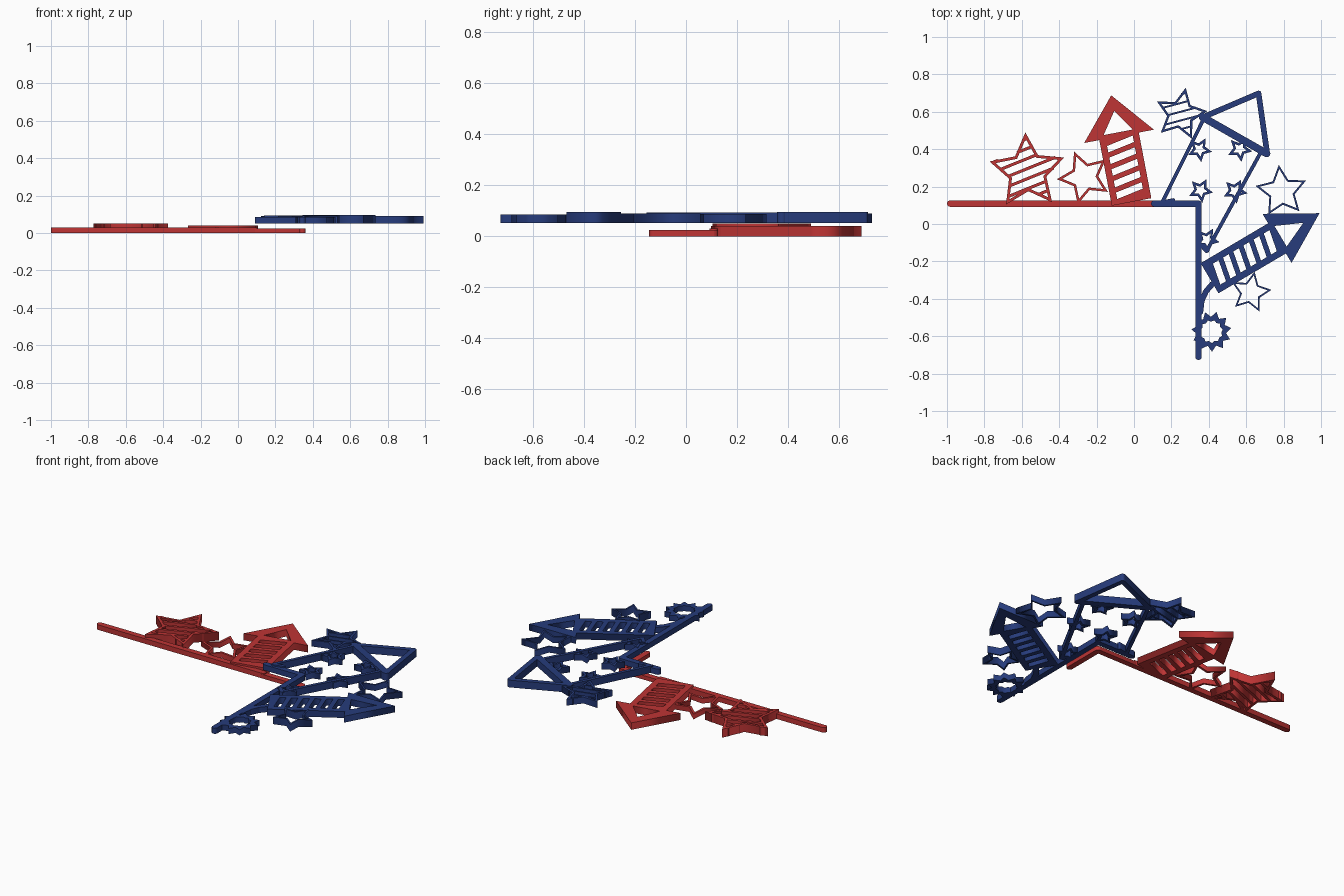
import bpy, bmesh
from math import cos, sin, pi, radians, atan2, hypot
from mathutils import Vector as V

if "Cube" in bpy.data.objects:
    bpy.data.objects.remove(bpy.data.objects["Cube"])


def material(name, rgb):
    m = bpy.data.materials.new(name)
    m.diffuse_color = (*rgb, 1)
    m.use_nodes = True
    m.node_tree.nodes["Principled BSDF"].inputs["Base Color"].default_value = m.diffuse_color
    return m


RED = material("red", (0.52, 0.035, 0.035))
BLUE = material("blue", (0.02, 0.045, 0.2))


def solid(name, pieces, z0, z1, mat):
    """Extrude pieces; each piece is a list of loops (outline, then holes)."""
    bm = bmesh.new()
    for loops in pieces:
        cu = bpy.data.curves.new("profile", 'CURVE')
        cu.dimensions, cu.fill_mode = '2D', 'BOTH'
        cu.extrude = (z1 - z0) / 2
        for loop in loops:
            s = cu.splines.new('POLY')
            s.points.add(len(loop) - 1)
            for p, q in zip(s.points, loop):
                p.co = (q[0], q[1], 0, 1)
            s.use_cyclic_u = True
        tmp = bpy.data.objects.new("profile", cu)
        me = bpy.data.meshes.new_from_object(tmp)
        bm.from_mesh(me)
        bpy.data.objects.remove(tmp)
        bpy.data.meshes.remove(me)
        bpy.data.curves.remove(cu)
    bmesh.ops.translate(bm, verts=bm.verts, vec=(0, 0, (z0 + z1) / 2))
    # weld caps to walls
    bmesh.ops.remove_doubles(bm, verts=bm.verts, dist=1e-5)
    bmesh.ops.recalc_face_normals(bm, faces=bm.faces)
    mesh = bpy.data.meshes.new(name)
    bm.to_mesh(mesh)
    bm.free()
    mesh.materials.append(mat)
    ob = bpy.data.objects.new(name, mesh)
    bpy.context.collection.objects.link(ob)
    return ob


def capsule(a, b, w, n=6):
    t = atan2(b[1] - a[1], b[0] - a[0])
    out = []
    for c, s in ((b, t - pi / 2), (a, t + pi / 2)):
        out += [(c[0] + w / 2 * cos(s + pi * i / n), c[1] + w / 2 * sin(s + pi * i / n))
                for i in range(n + 1)]
    return [out]


def bars(pts, w):
    return [capsule(a, b, w) for a, b in zip(pts, pts[1:])]


def star_loop(c, R, rot, k=0.5, n=5):
    return [(c[0] + r * cos(a), c[1] + r * sin(a)) for i in range(2 * n)
            for r, a in [(R * (k if i % 2 else 1), radians(rot) + pi * i / n)]]


def star(c, R, rot, w):
    return [star_loop(c, R, rot), star_loop(c, R - w / 0.44, rot)]


def stripes(c, R, rot, angle, pitch, w):
    """Thin bars clipped to the inside of a star."""
    loop = [V(p) for p in star_loop(c, R * 0.97, rot)]
    d = V((cos(radians(angle)), sin(radians(angle))))
    n = V((-d.y, d.x))
    out = []
    for k in range(-4, 5):
        o = V(c) + n * (k + 0.3) * pitch
        ts = []
        for a, b in zip(loop, loop[1:] + loop[:1]):
            ha, hb = (a - o).dot(n), (b - o).dot(n)
            if ha * hb < 0:
                ts.append((a.lerp(b, ha / (ha - hb)) - o).dot(d))
        ts.sort()
        for s, e in zip(ts[::2], ts[1::2]):
            h = n * w / 2
            p, q = o + d * s, o + d * e
            out.append([[p - h, q - h, q + h, p + h]])
    return out


def arrow(base, angle, L, head, hw, sw, slots, skew):
    """Arrow with a slotted shaft and an open triangular head."""
    t = radians(angle)

    def put(pts):
        return [(base[0] + v * cos(t) + u * sin(t), base[1] + v * sin(t) - u * cos(t))
                for u, v in pts]
    s, hb = L - head, hw / 2
    loops = [put([(-sw / 2, 0), (sw / 2, 0), (sw / 2, s), (hb, s), (0, L), (-hb, s), (-sw / 2, s)])]
    loops.append(put([(-0.42 * hb, s + 0.022), (0.42 * hb, s + 0.022), (0, L - 0.38 * head)]))
    u = sw / 2 - 0.035
    pitch = (s - 0.04) / slots
    for i in range(slots):
        v, k, h = 0.03 + pitch * (i + 0.5), skew * u, pitch * 0.28
        loops.append(put([(-u, v - k - h), (u, v + k - h), (u, v + k + h), (-u, v - k + h)]))
    return loops


# Red half: bar, lap joint tab, stars and arrow
solid("red_bar", bars([(-0.983, 0.109), (0.09, 0.109)], 0.034), 0, 0.03, RED)
solid("red_joint_tab", bars([(0.09, 0.109), (0.345, 0.109), (0.345, -0.127)], 0.034), 0, 0.024, RED)
C = (-0.57, 0.28)
solid("red_striped_star", [star(C, 0.21, 93, 0.015)] + stripes(C, 0.21, 93, 22, 0.05, 0.016), 0, 0.05, RED)
solid("red_open_star", [star((-0.265, 0.25), 0.148, 112, 0.013)], 0, 0.03, RED)
solid("red_arrow", [arrow((-0.013, 0.118), 100.8, 0.58, 0.223, 0.38, 0.215, 5, 0.2)], 0, 0.041, RED)

# Blue half: corner bar
Z = 0.052
solid("blue_bar", bars([(0.108, 0.109), (0.345, 0.109), (0.345, -0.71)], 0.034), Z, 0.085, BLUE)

# Tilted frame: triangular cap, brim, two legs and feet
solid("cap_frame", bars([(0.366, 0.57), (0.666, 0.698), (0.712, 0.377)], 0.03)
      + [capsule((0.366, 0.572), (0.709, 0.377), 0.04)], Z, 0.095, BLUE)
solid("frame_legs", bars([(0.21, 0.128), (0.15, 0.115), (0.372, 0.56)], 0.02)
      + bars([(0.676, 0.38), (0.388, -0.145), (0.355, -0.11)], 0.02), Z, 0.093, BLUE)
for i, c in enumerate([(0.35, 0.398), (0.565, 0.4), (0.356, 0.18), (0.54, 0.176), (0.39, -0.085)]):
    solid(f"small_star_{i + 1}", [star(c, 0.068, 62, 0.013)], Z, 0.088, BLUE)

# Outer blue stars
C = (0.249, 0.586)
solid("blue_striped_star", [star(C, 0.145, 79, 0.012)] + stripes(C, 0.145, 79, 15, 0.045, 0.01), Z, 0.09, BLUE)
solid("blue_open_star", [star((0.789, 0.174), 0.143, 96, 0.01)], Z, 0.088, BLUE)
solid("blue_lower_star", [star((0.623, -0.366), 0.113, 79, 0.009)], Z, 0.095, BLUE)

# Blue arrow
solid("blue_arrow", [arrow((0.404, -0.29), 30.6, 0.683, 0.264, 0.305, 0.187, 6, -0.2)], Z, 0.09, BLUE)

# Toothed ring and curved tail
C = (0.414, -0.575)
solid("toothed_ring", [[star_loop(C, 0.108, 10, 0.73, 11), star_loop(C, 0.062, 10, 0.85, 11)]], Z, 0.085, BLUE)
solid("curved_tail", bars([(0.355, -0.47), (0.362, -0.41), (0.385, -0.36), (0.42, -0.32)], 0.03), Z, 0.085, BLUE)
